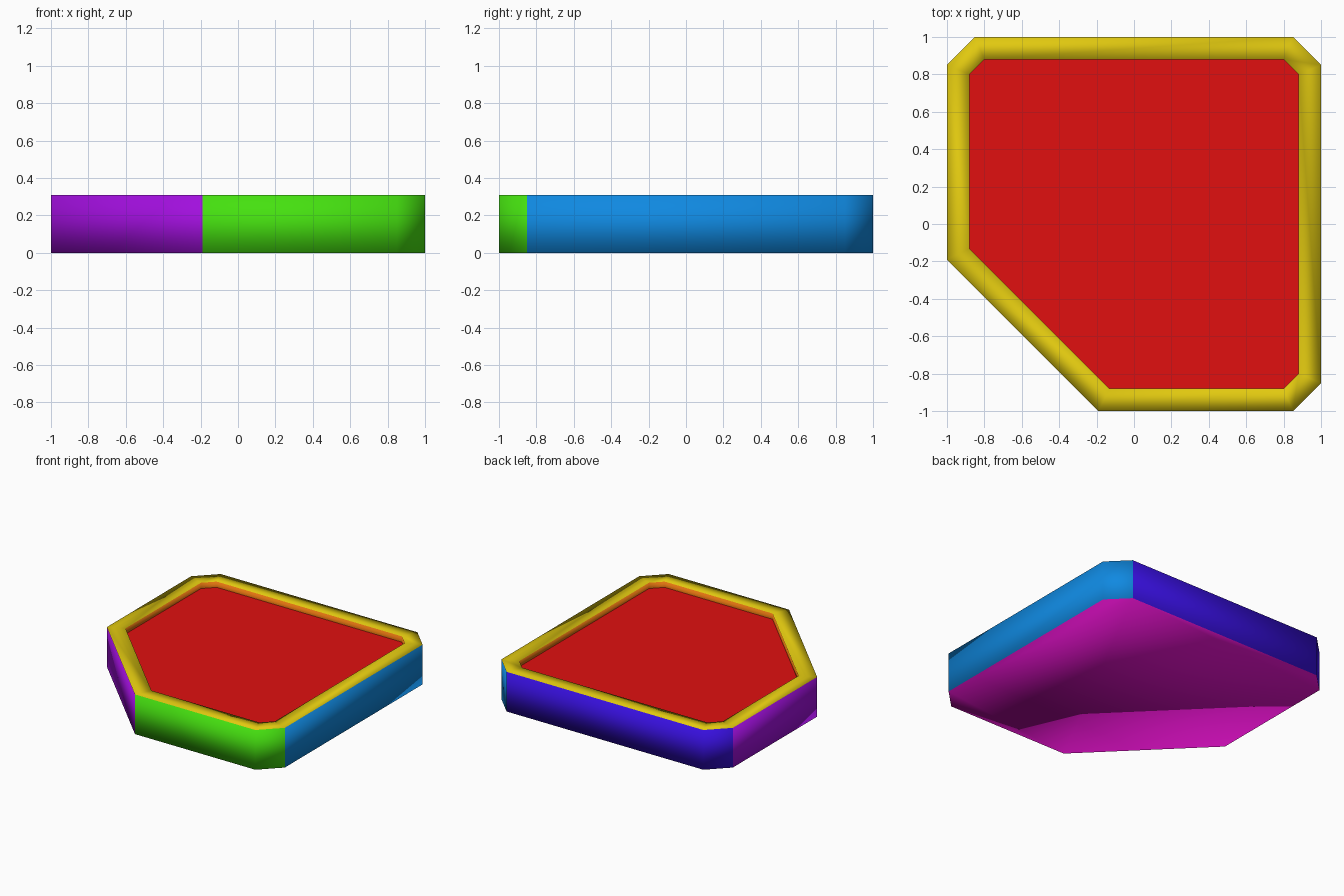
import bpy
import bmesh

if "Cube" in bpy.data.objects:
    bpy.data.objects.remove(bpy.data.objects["Cube"])

HEIGHT, FLOOR_Z = 0.31, 0.265


def outline(half, chamfer, cut):
    """Chamfered square with one big diagonal cut at the front left."""
    a, b = half, half - chamfer
    return [(cut, -a), (b, -a), (a, -b), (a, b),
            (b, a), (-b, a), (-a, b), (-a, cut)]


def material(name, rgb):
    m = bpy.data.materials.new(name)
    m.diffuse_color = (*rgb, 1)
    m.use_nodes = True
    m.node_tree.nodes["Principled BSDF"].inputs["Base Color"].default_value = m.diffuse_color
    return m


def finish(name, bm, mats):
    me = bpy.data.meshes.new(name)
    bm.to_mesh(me)
    bm.free()
    for m in mats:
        me.materials.append(m)
    ob = bpy.data.objects.new(name, me)
    bpy.context.collection.objects.link(ob)
    return ob


yellow = material("rim yellow", (0.75, 0.58, 0.005))
orange = material("inner wall orange", (0.75, 0.17, 0.005))
green = material("front green", (0.06, 0.75, 0.005))
blue = material("right blue", (0.005, 0.25, 0.75))
indigo = material("back indigo", (0.04, 0.005, 0.75))
purple = material("left purple", (0.37, 0.005, 0.75))
magenta = material("underside magenta", (0.75, 0.005, 0.58))
red = material("floor red", (0.75, 0.005, 0.005))

outer = outline(1.0, 0.15, -0.19)
inner = outline(0.88, 0.08, -0.132)

# Tray shell: underside, outer walls, rim and inner walls
bm = bmesh.new()
rings = [[bm.verts.new((x, y, z)) for x, y in pts] for pts, z in
         ((outer, 0), (outer, HEIGHT), (inner, HEIGHT), (inner, FLOOR_Z))]
bm.faces.new(rings[0][::-1]).material_index = 6
for level in range(3):
    low, high = rings[level], rings[level + 1]
    for i in range(8):
        j = (i + 1) % 8
        f = bm.faces.new((low[i], low[j], high[j], high[i]))
        # each wall colour covers one side and its following corner
        f.material_index = (2 + i // 2, 0, 1)[level]
for f in bm.faces:
    f.smooth = True
finish("tray_shell", bm,
       [yellow, orange, green, blue, indigo, purple, magenta])

# Recessed floor panel
bm = bmesh.new()
bm.faces.new([bm.verts.new((x, y, FLOOR_Z)) for x, y in inner])
finish("tray_floor", bm, [red])
